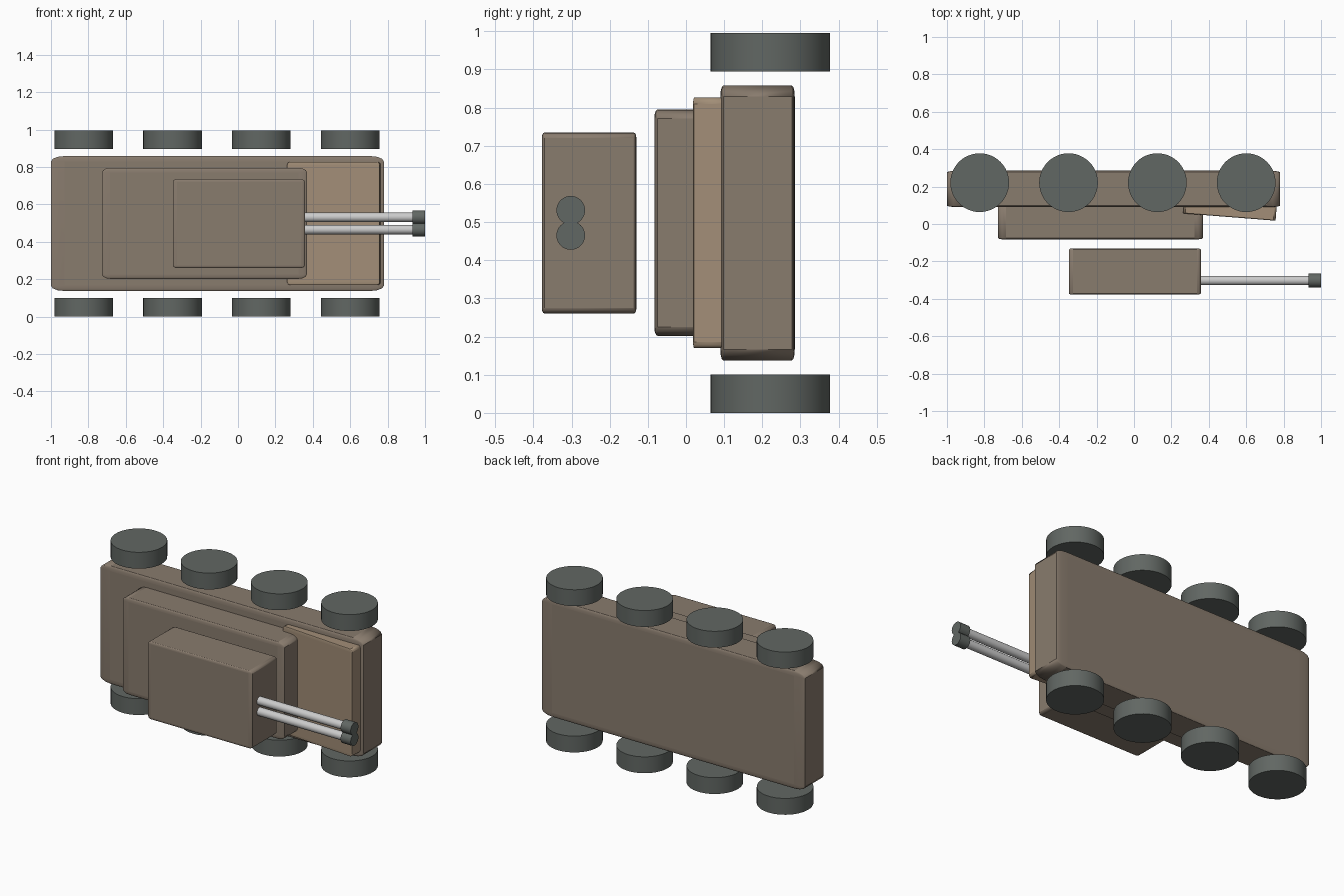
import bpy
from math import pi, radians

if "Cube" in bpy.data.objects:
    bpy.data.objects.remove(bpy.data.objects["Cube"])


def material(name, rgb):
    m = bpy.data.materials.new(name)
    m.diffuse_color = (*rgb, 1)
    m.use_nodes = True
    m.node_tree.nodes["Principled BSDF"].inputs["Base Color"].default_value = m.diffuse_color
    return m


HULL = material("drab_paint", (0.25, 0.20, 0.155))
PLATE = material("sand_paint", (0.36, 0.27, 0.185))
DARK = material("dark_rubber", (0.12, 0.135, 0.125))


def finish(obj, name, mat):
    obj.name = name
    if mat:
        obj.data.materials.append(mat)
    bpy.ops.object.shade_smooth_by_angle(angle=radians(35))
    return obj


def box(name, x, y, z, mat, bevel=0.03, tilt=0):
    """Bevelled unit cube stretched to the (min, max) ranges."""
    bpy.ops.mesh.primitive_cube_add(size=1)
    o = bpy.context.object
    o.location = [(a + b) / 2 for a, b in (x, y, z)]
    o.scale = [b - a for a, b in (x, y, z)]
    o.rotation_euler.z = tilt
    mod = o.modifiers.new("bevel", 'BEVEL')
    mod.width = bevel
    mod.segments = 3
    return finish(o, name, mat)


def cylinder(name, loc, radius, depth, mat, rot=(0, 0, 0), sides=48):
    bpy.ops.mesh.primitive_cylinder_add(vertices=sides, radius=radius,
                                        depth=depth, location=loc, rotation=rot)
    return finish(bpy.context.object, name, mat)


# Body: hull, upper deck, turret and the sloped front plate
box("hull", (-1.0, 0.78), (0.09, 0.285), (0.137, 0.858), HULL, 0.04)
box("upper_deck", (-0.727, 0.368), (-0.083, 0.12), (0.202, 0.795), HULL, 0.04)
box("turret", (-0.348, 0.357), (-0.378, -0.13), (0.26, 0.735), HULL)
box("front_plate", (0.266, 0.762), (0.037, 0.147), (0.17, 0.826), PLATE, 0.025,
    radians(-4.5))

# Wheels: four per side, axles along z
for side, z in (("left", 0.05), ("right", 0.945)):
    for i in range(4):
        cylinder(f"wheel_{side}_{i + 1}", (-0.825 + 0.475 * i, 0.221, z),
                 0.157, 0.1, DARK)

# Twin barrels with muzzles
for side, z in (("left", 0.465), ("right", 0.531)):
    cylinder(f"barrel_{side}", (0.64, -0.302, z), 0.025, 0.6, None,
             (0, pi / 2, 0), 32)
    cylinder(f"muzzle_{side}", (0.966, -0.302, z), 0.0375, 0.068, DARK,
             (0, pi / 2, 0), 32)
